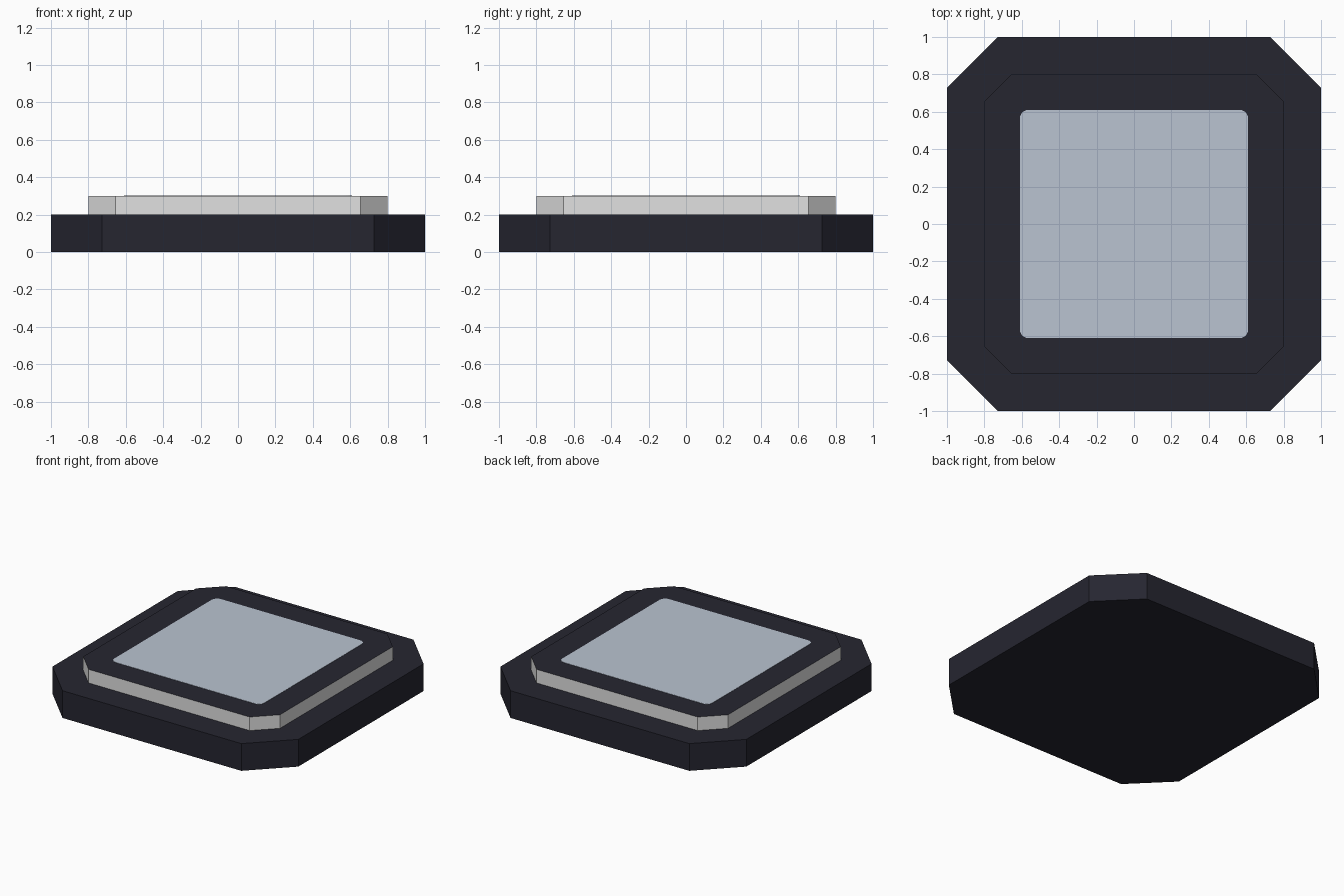
import bpy, bmesh, math

if "Cube" in bpy.data.objects:
    bpy.data.objects.remove(bpy.data.objects["Cube"])


def material(name, rgb):
    m = bpy.data.materials.new(name)
    m.diffuse_color = (*rgb, 1.0)
    m.use_nodes = True
    m.node_tree.nodes["Principled BSDF"].inputs["Base Color"].default_value = m.diffuse_color
    return m


dark = material("dark navy", (0.019, 0.019, 0.030))
grey = material("light grey", (0.75, 0.75, 0.75))
blue = material("pale blue grey", (0.49, 0.55, 0.64))


def chamfered(half, flat):
    # square outline with cut corners, counter-clockwise
    pts = []
    for k in range(4):
        c, s = round(math.cos(k * math.pi / 2)), round(math.sin(k * math.pi / 2))
        for x, y in ((half, -flat), (half, flat)):
            pts.append((c * x - s * y, s * x + c * y))
    return pts


def rounded(half, radius, steps=6):
    # square outline with rounded corners, counter-clockwise
    pts = []
    for k in range(4):
        mid = math.pi / 4 + k * math.pi / 2
        cx = math.copysign(half - radius, math.cos(mid))
        cy = math.copysign(half - radius, math.sin(mid))
        for i in range(steps + 1):
            a = k * math.pi / 2 + i * math.pi / 2 / steps
            pts.append((cx + radius * math.cos(a), cy + radius * math.sin(a)))
    return pts


def slab(name, outline, z0, z1, mats):
    # extruded outline; second material, if any, goes on the side walls
    bm = bmesh.new()
    base = bm.faces.new([bm.verts.new((x, y, z0)) for x, y in outline])
    ext = bmesh.ops.extrude_face_region(bm, geom=[base], use_keep_orig=True)
    top = [v for v in ext["geom"] if isinstance(v, bmesh.types.BMVert)]
    bmesh.ops.translate(bm, verts=top, vec=(0, 0, z1 - z0))
    bmesh.ops.recalc_face_normals(bm, faces=bm.faces)
    for f in bm.faces:
        f.material_index = len(mats) - 1 if abs(f.normal.z) < 0.5 else 0
    me = bpy.data.meshes.new(name)
    bm.to_mesh(me)
    bm.free()
    for m in mats:
        me.materials.append(m)
    ob = bpy.data.objects.new(name, me)
    bpy.context.collection.objects.link(ob)
    return ob


# wide lower body
slab("base", chamfered(1.0, 0.727), 0.0, 0.2, [dark])
# raised step: dark top, light rim
slab("raised_step", chamfered(0.8, 0.655), 0.2, 0.3, [dark, grey])
# thin inlaid panel
slab("top_panel", rounded(0.61, 0.045), 0.298, 0.302, [blue])
